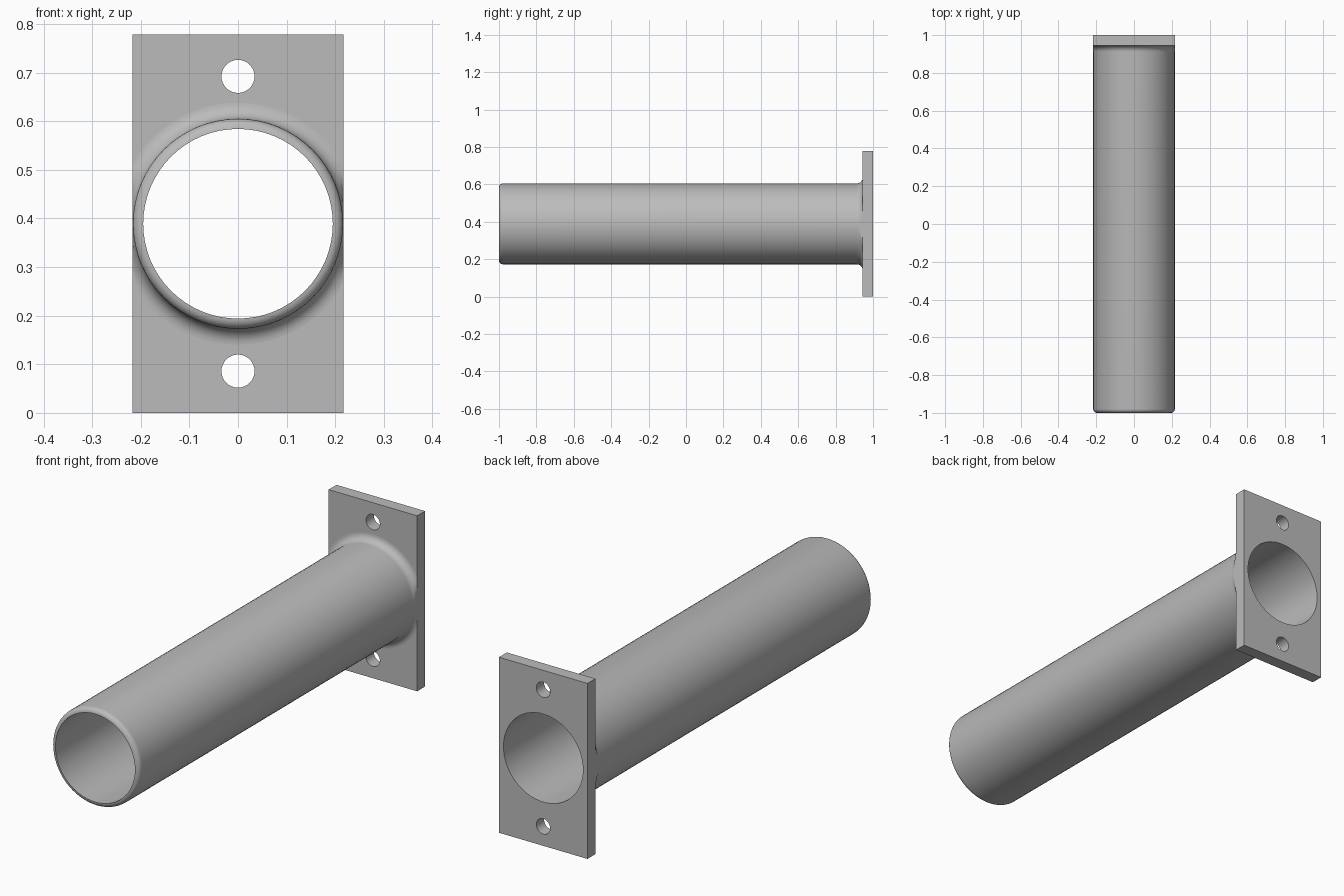
import bpy
import bmesh
from math import cos, sin, pi, tau, radians
from mathutils import Vector, Matrix

cube = bpy.data.objects.get("Cube")
if cube:
    bpy.data.objects.remove(cube, do_unlink=True)

HALF_W, HEIGHT = 0.217, 0.778
CENTER_Z = HEIGHT / 2
PLATE_FRONT, BACK, FRONT = 0.945, 1.0, -1.0
OUTER, BORE = 0.216, 0.195
FILLET = 0.033
SIDES = 64

steel = bpy.data.materials.new("plain grey steel")
steel.use_nodes = True
GREY = (0.5, 0.5, 0.5, 1)
steel.diffuse_color = GREY
steel.node_tree.nodes["Principled BSDF"].inputs["Base Color"].default_value = GREY


def finish(obj):
    """Assign the material and smooth the round surfaces only."""
    obj.data.materials.clear()
    obj.data.materials.append(steel)
    bpy.ops.object.select_all(action="DESELECT")
    obj.select_set(True)
    bpy.context.view_layer.objects.active = obj
    bpy.ops.object.shade_smooth_by_angle(angle=radians(35))


def circle(radius, z, sides):
    return [(radius * cos(tau * i / sides), z + radius * sin(tau * i / sides))
            for i in range(sides)]


# Mounting plate: rectangle with a bore and two bolt holes, extruded
curve = bpy.data.curves.new("mounting_plate", "CURVE")
curve.dimensions = "2D"
curve.fill_mode = "BOTH"
curve.extrude = (BACK - PLATE_FRONT) / 2
outlines = [
    [(-HALF_W, -CENTER_Z), (HALF_W, -CENTER_Z), (HALF_W, CENTER_Z), (-HALF_W, CENTER_Z)],
    circle(BORE, 0, SIDES),
    circle(0.034, 0.303, 32),
    circle(0.034, -0.303, 32),
]
for points in outlines:
    spline = curve.splines.new("POLY")
    spline.points.add(len(points) - 1)
    for point, (x, z) in zip(spline.points, points):
        point.co = (x, z, 0, 1)
    spline.use_cyclic_u = True

source = bpy.data.objects.new("plate_outline", curve)
bpy.context.collection.objects.link(source)
bpy.context.view_layer.update()
mesh = bpy.data.meshes.new_from_object(source.evaluated_get(bpy.context.evaluated_depsgraph_get()))
bpy.data.objects.remove(source, do_unlink=True)
mesh.transform(Matrix.Translation((0, (PLATE_FRONT + BACK) / 2, CENTER_Z))
               @ Matrix.Rotation(pi / 2, 4, "X"))
bm = bmesh.new()
bm.from_mesh(mesh)
bmesh.ops.remove_doubles(bm, verts=bm.verts, dist=0.0001)
bmesh.ops.recalc_face_normals(bm, faces=bm.faces)
bm.to_mesh(mesh)
bm.free()
plate = bpy.data.objects.new("mounting_plate", mesh)
bpy.context.collection.objects.link(plate)
finish(plate)

# Tube profile: bore, rounded front lip, outer wall, weld fillet at the plate
lip = OUTER - BORE
profile = [(BORE, PLATE_FRONT), (BORE, FRONT)]
for i in range(1, 7):
    a = pi / 2 * i / 6
    profile.append((BORE + lip * sin(a), FRONT + lip * (1 - cos(a))))
for i in range(9):
    a = pi / 2 * i / 8
    profile.append((OUTER + FILLET * (1 - cos(a)), PLATE_FRONT - FILLET * (1 - sin(a))))

# Spin the profile and trim the fillet flush with the plate sides
bm = bmesh.new()
verts = [bm.verts.new((r, y, 0)) for r, y in profile]
edges = [bm.edges.new(pair) for pair in zip(verts, verts[1:])]
bmesh.ops.spin(bm, geom=verts + edges, cent=(0, 0, 0), axis=(0, 1, 0),
               angle=tau, steps=SIDES, use_duplicate=False)
bmesh.ops.remove_doubles(bm, verts=bm.verts, dist=0.0001)
for v in bm.verts:
    v.co.x = max(-HALF_W, min(HALF_W, v.co.x))
bmesh.ops.translate(bm, verts=bm.verts, vec=Vector((0, 0, CENTER_Z)))
bmesh.ops.recalc_face_normals(bm, faces=bm.faces)
# The outer wall must face away from the axis
wall = max(bm.faces, key=lambda f: f.calc_area() * (f.calc_center_median().z > CENTER_Z + 0.205))
if wall.normal.z < 0:
    bmesh.ops.reverse_faces(bm, faces=bm.faces)
mesh = bpy.data.meshes.new("tube")
bm.to_mesh(mesh)
bm.free()
tube = bpy.data.objects.new("tube", mesh)
bpy.context.collection.objects.link(tube)
finish(tube)
